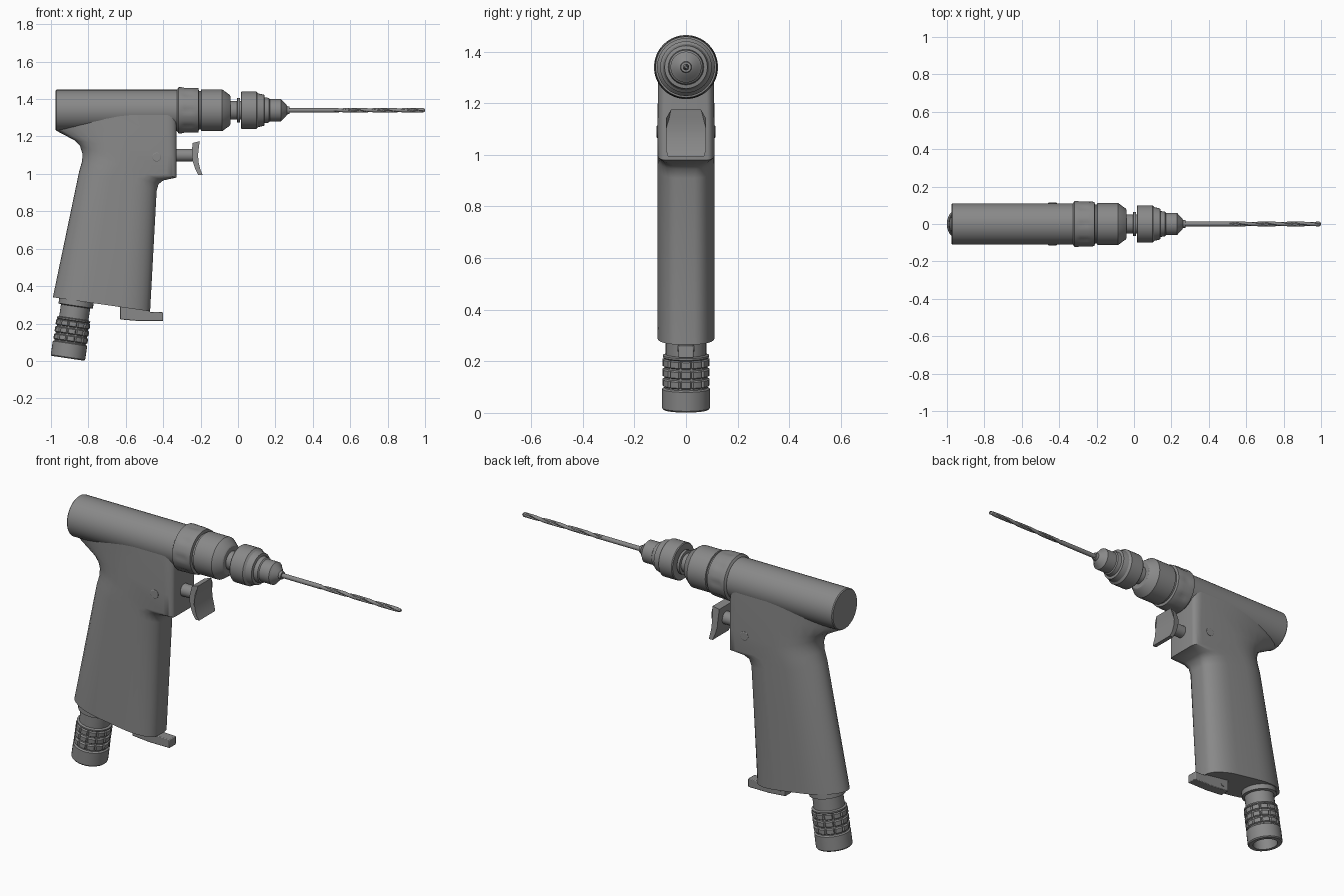
import bpy, bmesh, math
from mathutils import Vector, Matrix

cube = bpy.data.objects.get("Cube")
if cube:
    bpy.data.objects.remove(cube)

grey = bpy.data.materials.new("tool_grey")
grey.use_nodes = True
colour = (0.25, 0.25, 0.25, 1)
grey.diffuse_color = colour
grey.node_tree.nodes["Principled BSDF"].inputs["Base Color"].default_value = colour

AXIS = 1.34  # height of the barrel axis


def finish(name, bm, angle=32):
    bmesh.ops.recalc_face_normals(bm, faces=bm.faces)
    mesh = bpy.data.meshes.new(name)
    bm.to_mesh(mesh)
    bm.free()
    mesh.materials.append(grey)
    obj = bpy.data.objects.new(name, mesh)
    bpy.context.collection.objects.link(obj)
    bpy.ops.object.select_all(action="DESELECT")
    obj.select_set(True)
    bpy.context.view_layer.objects.active = obj
    bpy.ops.object.shade_smooth_by_angle(angle=math.radians(angle))
    return obj


def loft(name, rings, angle=32):
    """Skin a list of equal-length point rings and cap both ends."""
    bm = bmesh.new()
    loops = [[bm.verts.new(p) for p in ring] for ring in rings]
    n = len(loops[0])
    for a, b in zip(loops, loops[1:]):
        for i in range(n):
            j = (i + 1) % n
            bm.faces.new((a[i], a[j], b[j], b[i]))
    bm.faces.new(loops[0])
    bm.faces.new(loops[-1])
    return finish(name, bm, angle)


def lathe(name, profile, origin=(0, 0, AXIS), direction=(1, 0, 0), segs=32, shape=None):
    """Turn (distance, radius) points around an axis; shape varies radius by angle."""
    turn = Vector(direction).to_track_quat("Z", "Y").to_matrix()
    rings = []
    for d, r in profile:
        ring = []
        for i in range(segs):
            a = math.tau * i / segs
            k = r * (shape(a, d) if shape else 1)
            ring.append(Vector(origin) + turn @ Vector((k * math.cos(a), k * math.sin(a), d)))
        rings.append(ring)
    return loft(name, rings)


def plate(name, outline, half, bevel=0.0):
    """Extrude an x-z outline across y."""
    obj = loft(name, [[(x, y, z) for x, z in outline] for y in (-half, half)])
    if bevel:
        mod = obj.modifiers.new("soft_edges", "BEVEL")
        mod.width = bevel
        mod.segments = 2
    return obj


def grip_ring(bx, bz, fx, fz, half, back, front, nose):
    """Rounded section from a back point to a front point; nose is front flat width."""
    side = []
    for i in range(9):
        a = math.pi / 2 * i / 8
        side.append((back * (1 - math.cos(a)), math.sin(a)))
    for i in range(7):
        a = math.pi / 2 * i / 6
        side.append((1 - front + front * math.sin(a), nose + (1 - nose) * math.cos(a)))
    whole = side + [(t, -y) for t, y in reversed(side[1:])]
    return [(bx + (fx - bx) * t, half * y, bz + (fz - bz) * t) for t, y in whole]


# Motor barrel
lathe("barrel", [(-0.975, 0.106), (-0.97, 0.11), (-0.325, 0.11)], segs=40)

# Handle flowing up into the trigger housing and barrel
loft("handle", [grip_ring(*s) for s in (
    (-0.99, 0.34, -0.47, 0.265, 0.11, 0.4, 0.3, 0.3),
    (-0.85, 1.01, -0.435, 0.91, 0.11, 0.4, 0.3, 0.3),
    (-0.833, 1.07, -0.425, 0.945, 0.11, 0.42, 0.28, 0.35),
    (-0.832, 1.11, -0.40, 0.965, 0.11, 0.45, 0.22, 0.5),
    (-0.845, 1.15, -0.33, 0.98, 0.11, 0.45, 0.1, 0.75),
    (-0.875, 1.18, -0.33, 1.10, 0.11, 0.5, 0.08, 0.75),
    (-0.97, 1.23, -0.33, 1.26, 0.109, 0.7, 0.08, 0.72),
    (-0.97, 1.33, -0.33, 1.34, 0.106, 0.6, 0.08, 0.72))], 40)

# Pivot pin heads on both sides of the housing
for side, label in ((1, "left"), (-1, "right")):
    lathe("pin_" + label, [(0.0, 0.024), (0.112, 0.024), (0.114, 0.021)],
          (-0.435, 0, 1.09), (0, side, 0), 20)


# Clamp collar with shallow scallops, front housing and spindle
def scallop(a, d):
    return 1 - (0.035 * max(0, math.cos(8 * a)) if -0.30 < d < -0.23 else 0)


lathe("collar", [(-0.325, 0.112), (-0.318, 0.123), (-0.305, 0.124), (-0.285, 0.122),
                 (-0.25, 0.122), (-0.225, 0.12), (-0.212, 0.118), (-0.208, 0.1)],
      segs=64, shape=scallop)
lathe("front_housing", [(-0.22, 0.104), (-0.198, 0.104), (-0.196, 0.112), (-0.085, 0.112),
                        (-0.045, 0.083), (-0.04, 0.075), (-0.04, 0.05)])
lathe("spindle", [(-0.05, 0.05), (-0.005, 0.05), (-0.004, 0.065), (0.01, 0.065),
                  (0.011, 0.05), (0.03, 0.05)])

# Stepped chuck
lathe("chuck", [(0.015, 0.06), (0.015, 0.096), (0.02, 0.1), (0.098, 0.1), (0.108, 0.09),
                (0.14, 0.083), (0.143, 0.069), (0.165, 0.066), (0.17, 0.06), (0.23, 0.06),
                (0.24, 0.048), (0.258, 0.03), (0.262, 0.022), (0.275, 0.02), (0.275, 0.01)])

# Drill bit: plain shank, then a twisted two-flute section
lathe("bit_shank", [(0.26, 0.0125), (0.51, 0.0125)], segs=16)


def flute(a, d):
    return 1 - 0.5 * max(0, math.cos(2 * (a - 20 * d))) ** 2


lathe("bit_flutes", [(0.5 + 0.49 * i / 70, 0.0125) for i in range(71)] + [(1.0, 0.006)],
      segs=20, shape=flute)

# Trigger stem and finger pad
lathe("trigger_stem", [(-0.34, 0.034), (-0.23, 0.034)], (0, 0, 1.10), segs=24)
pad = plate("trigger_pad", [(-0.243, 1.165), (-0.205, 1.175), (-0.21, 1.14), (-0.214, 1.10),
                            (-0.21, 1.06), (-0.2, 1.02), (-0.189, 0.993), (-0.212, 0.993),
                            (-0.23, 1.03), (-0.243, 1.07), (-0.247, 1.11)], 0.078)
for v in pad.data.vertices:  # narrow the pad toward top and bottom
    if v.co.z > 1.15:
        v.co.y *= 0.75
    elif v.co.z < 1.0:
        v.co.y *= 0.9
    if v.co.x < -0.225:
        v.co.y *= 0.95

# Lever under the handle with its cross pin
plate("bottom_lever", [(-0.63, 0.295), (-0.63, 0.222), (-0.53, 0.213), (-0.40, 0.213),
                       (-0.40, 0.26), (-0.47, 0.262), (-0.49, 0.28)], 0.029, 0.004)
lathe("lever_pin", [(-0.032, 0.012), (0.032, 0.012)], (-0.592, 0, 0.25), (0, 1, 0), 16)

# Air inlet: tilted hose coupling with an open end
base, up = Vector((-0.91, 0, 0.014)), Vector((0.15, 0, 1)).normalized()
lathe("coupling_body", [(0.06, 0.062), (0.0, 0.066), (0.0, 0.088), (0.006, 0.093), (0.08, 0.093),
                        (0.085, 0.084), (0.2, 0.084), (0.205, 0.09), (0.212, 0.09),
                        (0.216, 0.079), (0.28, 0.079), (0.284, 0.093), (0.32, 0.093)], base, up)


def knurl(a, d):
    return 1 if math.cos(12 * a) > -0.75 else 0.92


for i in range(3):
    z = 0.09 + i * 0.039
    lathe(f"coupling_grip_{i + 1}", [(z, 0.084), (z + 0.005, 0.092), (z + 0.028, 0.092),
                                     (z + 0.033, 0.084)], base, up, 96, knurl)
